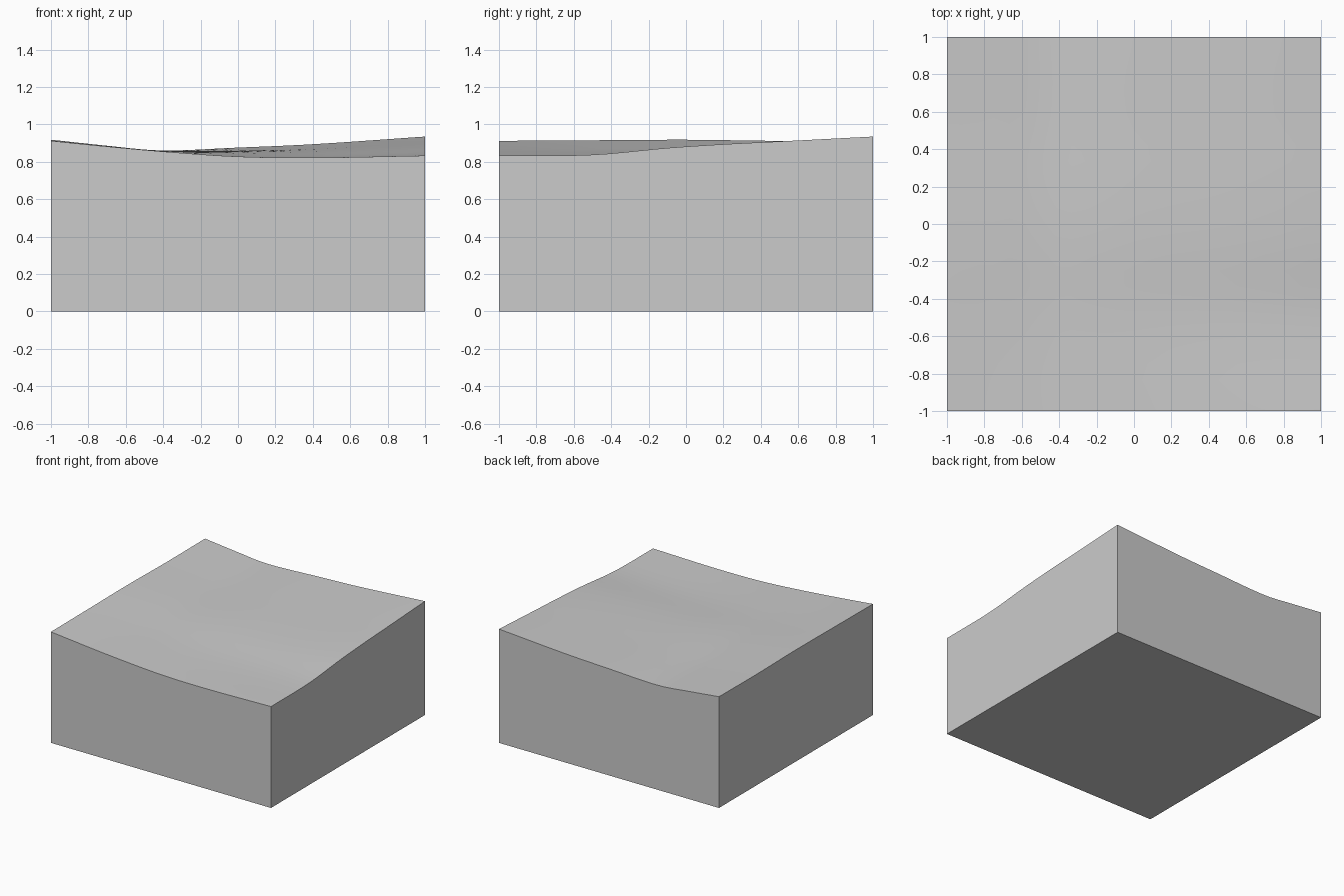
import bpy, bmesh

if "Cube" in bpy.data.objects:
    bpy.data.objects.remove(bpy.data.objects["Cube"])

N = 24  # grid divisions per side

# Height profiles along the four top edges: (position, height)
FRONT = [(-1, .912), (-.7, .882), (-.4, .855), (0, .828), (.4, .822), (1, .833)]
BACK = [(-1, .914), (-.7, .882), (-.45, .859), (0, .876), (.4, .894), (1, .935)]
LEFT = [(-1, .912), (-.5, .915), (0, .918), (.5, .912), (1, .914)]
RIGHT = [(-1, .833), (-.5, .838), (-.1, .874), (.2, .894), (.5, .909), (1, .935)]


def height(profile, t):
    """Smooth cubic interpolation through the profile points."""
    n = len(profile)

    def slope(i):
        a, b = profile[max(i - 1, 0)], profile[min(i + 1, n - 1)]
        return (b[1] - a[1]) / (b[0] - a[0])

    for i in range(n - 1):
        (x0, z0), (x1, z1) = profile[i], profile[i + 1]
        if t <= x1 + 1e-9:
            w = x1 - x0
            s = (t - x0) / w
            return (z0 * (1 + 2 * s) * (1 - s) ** 2 + z1 * s * s * (3 - 2 * s)
                    + w * slope(i) * s * (1 - s) ** 2
                    + w * slope(i + 1) * s * s * (s - 1))


def top(x, y):
    """Blend the four edge profiles into one surface."""
    u, v = (x + 1) / 2, (y + 1) / 2
    across = (1 - v) * height(FRONT, x) + v * height(BACK, x)
    along = (1 - u) * height(LEFT, y) + u * height(RIGHT, y)
    corners = ((1 - u) * (1 - v) * FRONT[0][1] + u * (1 - v) * FRONT[-1][1]
               + (1 - u) * v * BACK[0][1] + u * v * BACK[-1][1])
    return across + along - corners


# Terrain block: flat grid, extruded to a solid, top shaped by the profiles
bm = bmesh.new()
bmesh.ops.create_grid(bm, x_segments=N, y_segments=N, size=1)
ext = bmesh.ops.extrude_face_region(bm, geom=bm.faces[:], use_keep_orig=True)
for v in ext["geom"]:
    if isinstance(v, bmesh.types.BMVert):
        v.co.z = top(v.co.x, v.co.y)

# Merge the flat base and sides into single faces
bmesh.ops.recalc_face_normals(bm, faces=bm.faces[:])
bottom = [f for f in bm.faces if all(v.co.z < 1e-6 for v in f.verts)]
bmesh.ops.dissolve_faces(bm, faces=bottom, use_verts=False)
bmesh.ops.recalc_face_normals(bm, faces=bm.faces[:])

mesh = bpy.data.meshes.new("terrain_block")
bm.to_mesh(mesh)
bm.free()
block = bpy.data.objects.new("terrain_block", mesh)
bpy.context.collection.objects.link(block)
bpy.context.view_layer.objects.active = block
block.select_set(True)
bpy.ops.object.shade_smooth_by_angle()
